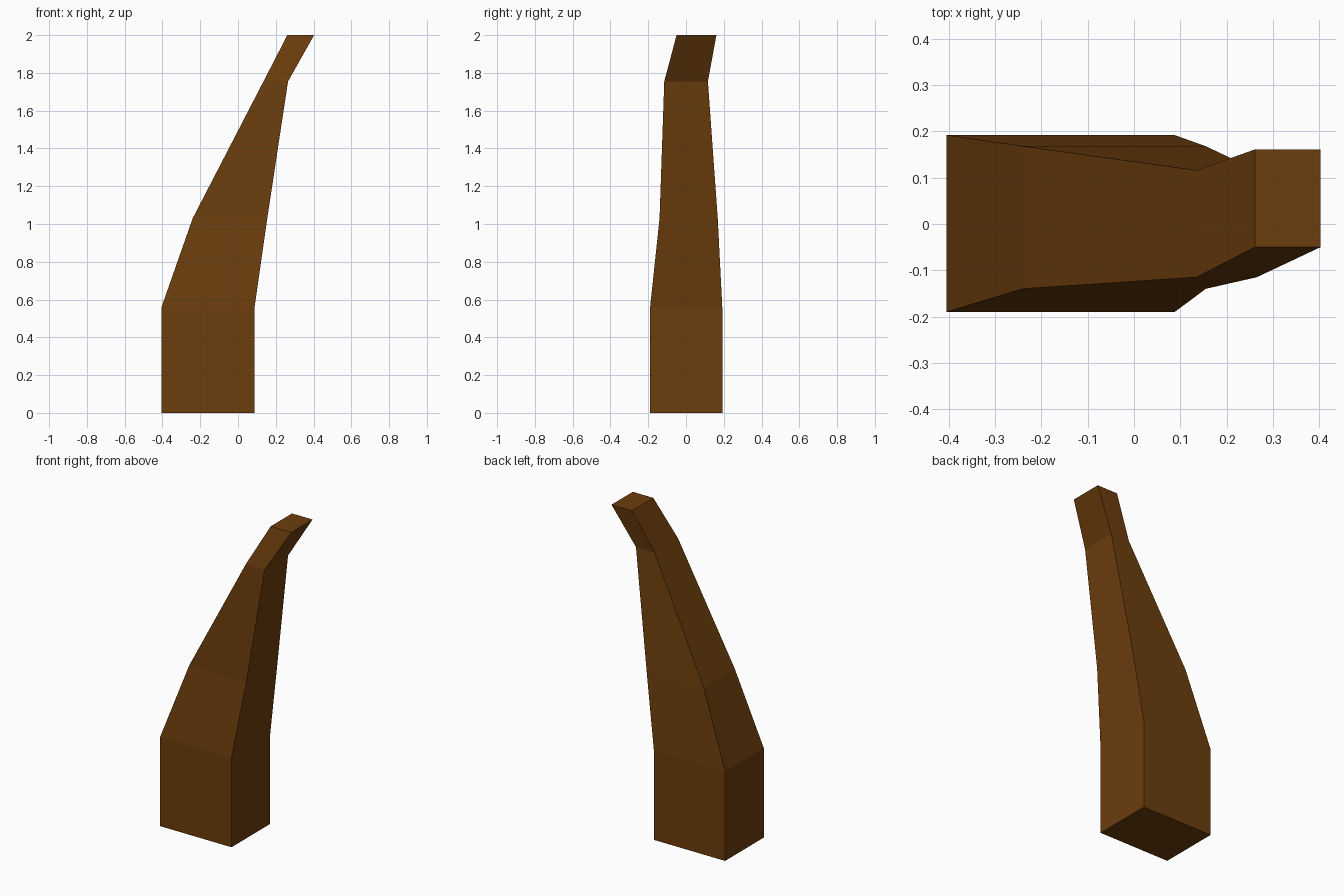
import bpy
import bmesh

if "Cube" in bpy.data.objects:
    bpy.data.objects.remove(bpy.data.objects["Cube"])

# Flat brown material
brown = bpy.data.materials.new("dark brown")
brown.diffuse_color = (0.150, 0.047, 0.004, 1.0)
brown.use_nodes = True
brown.node_tree.nodes["Principled BSDF"].inputs["Base Color"].default_value = brown.diffuse_color

# Rectangular cross-sections up the horn: z, x min, x max, y min, y max
SECTIONS = [
    (0.00, -0.405, 0.088, -0.190, 0.192),
    (0.56, -0.405, 0.088, -0.190, 0.192),
    (1.03, -0.240, 0.155, -0.140, 0.168),
    (1.755, 0.135, 0.265, -0.115, 0.116),
    (2.00, 0.261, 0.403, -0.050, 0.161),
]

# Curved horn: loft the sections together and cap both ends
bm = bmesh.new()
rings = []
for z, x0, x1, y0, y1 in SECTIONS:
    corners = ((x0, y0), (x1, y0), (x1, y1), (x0, y1))
    rings.append([bm.verts.new((x, y, z)) for x, y in corners])
for low, high in zip(rings, rings[1:]):
    for i in range(4):
        j = (i + 1) % 4
        bm.faces.new((low[i], low[j], high[j], high[i]))
bm.faces.new(rings[0][::-1])
bm.faces.new(rings[-1])
bmesh.ops.recalc_face_normals(bm, faces=bm.faces[:])

mesh = bpy.data.meshes.new("curved_horn")
bm.to_mesh(mesh)
bm.free()
mesh.materials.append(brown)
horn = bpy.data.objects.new("curved_horn", mesh)
bpy.context.collection.objects.link(horn)
